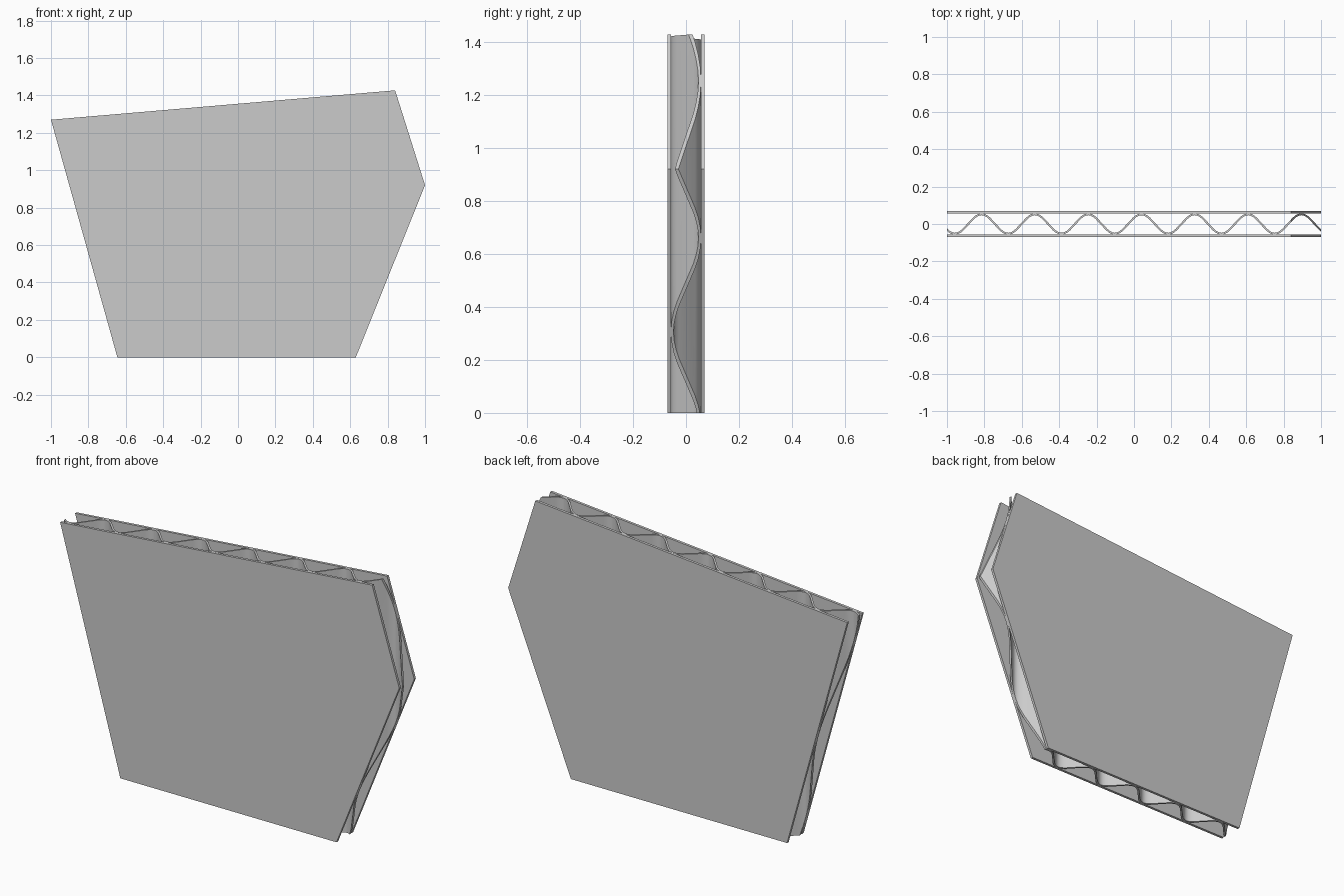
import bpy, math
from mathutils import Vector

if "Cube" in bpy.data.objects:
    bpy.data.objects.remove(bpy.data.objects["Cube"])

OUTLINE = [(-0.645, 0), (0.63, 0), (1.0, 0.92), (0.84, 1.427), (-1.0, 1.27)]
PERIOD, PEAK_X, AMP, WALL = 0.285, 0.04, 0.052, 0.01


def prism(name, loop, offset):
    """Closed solid: 3D loop swept along offset."""
    n = len(loop)
    verts = [Vector(p) for p in loop] + [Vector(p) + Vector(offset) for p in loop]
    faces = [tuple(range(n)), tuple(range(2 * n - 1, n - 1, -1))]
    faces += [(i, i + n, (i + 1) % n + n, (i + 1) % n) for i in range(n)]
    me = bpy.data.meshes.new(name)
    me.from_pydata(verts, [], faces)
    ob = bpy.data.objects.new(name, me)
    bpy.context.collection.objects.link(ob)
    return ob


def slab(name, y0, y1):
    return prism(name, [(x, y0, z) for x, z in OUTLINE], (0, y1 - y0, 0))


# Flat facing sheets
slab("front_liner", -0.07, -0.056)
slab("back_liner", 0.056, 0.07)

# Corrugated middle: rounded crests joined by straight slopes
path = []
for half in range(-8, 8):
    for deg in (-54, -36, -18, 0, 18, 36, 54):
        t = half + deg / 180
        path.append(Vector((PEAK_X + t * PERIOD / 2, AMP * math.cos(math.pi * t))))
upper, lower = [], []
for i, p in enumerate(path):
    a, b = path[max(i - 1, 0)], path[min(i + 1, len(path) - 1)]
    d = (b - a).normalized()
    nrm = Vector((-d.y, d.x)) * WALL / 2
    upper.append(p + nrm)
    lower.append(p - nrm)
ring = [(p.x, p.y, -0.2) for p in upper[::-1] + lower]
flute = prism("corrugated_core", ring[::-1], (0, 0, 1.9))

# Trim the core to the outline
cutter = slab("trim_cutter", -0.2, 0.2)
cutter.hide_render = True
for ob in bpy.data.objects:
    bpy.context.view_layer.objects.active = ob
    ob.select_set(True)
bpy.ops.object.mode_set(mode='EDIT')
bpy.ops.mesh.select_all(action='SELECT')
bpy.ops.mesh.normals_make_consistent(inside=False)
bpy.ops.object.mode_set(mode='OBJECT')
bpy.ops.object.select_all(action='DESELECT')
bpy.context.view_layer.objects.active = flute
flute.select_set(True)
mod = flute.modifiers.new("trim", 'BOOLEAN')
mod.operation, mod.solver, mod.object = 'INTERSECT', 'EXACT', cutter
bpy.ops.object.modifier_apply(modifier=mod.name)
bpy.data.objects.remove(cutter)
bpy.ops.object.shade_smooth_by_angle(angle=math.radians(30))
